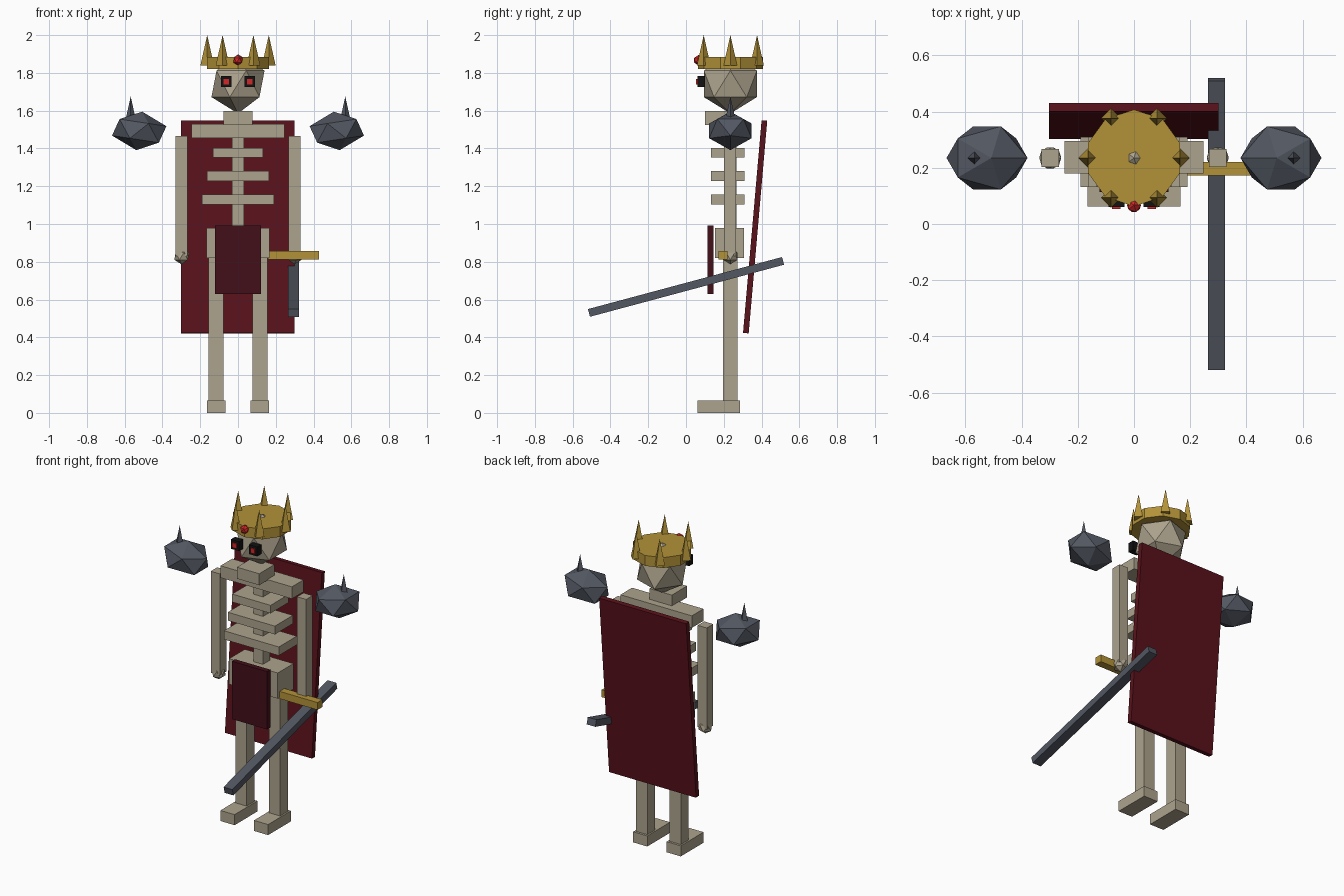
import bpy, bmesh
from math import pi, cos, sin
from mathutils import Matrix, Vector, Euler

if "Cube" in bpy.data.objects:
    bpy.data.objects.remove(bpy.data.objects["Cube"])


def material(name, r, g, b):
    m = bpy.data.materials.new(name)
    m.diffuse_color = (r, g, b, 1)
    m.use_nodes = True
    m.node_tree.nodes["Principled BSDF"].inputs["Base Color"].default_value = m.diffuse_color
    return m


BONE = material("bone", 0.42, 0.37, 0.27)
GOLD = material("gold", 0.45, 0.29, 0.04)
CLOTH = material("cloth", 0.10, 0.006, 0.011)
DARK_CLOTH = material("dark_cloth", 0.055, 0.005, 0.010)
STEEL = material("steel", 0.085, 0.095, 0.12)
RED = material("red", 0.65, 0.02, 0.02)
BLACK = material("black", 0.006, 0.006, 0.006)
CY = 0.235  # depth of the body's centre line


def finish(name, bm, mat, loc, scale=(1, 1, 1), rot=(0, 0, 0), mirror=False):
    """Bake the transform into the mesh; optionally reflect it across x."""
    mtx = Matrix.LocRotScale(Vector(loc), Euler(rot), Vector(scale))
    if mirror:
        mtx = Matrix.Scale(-1, 4, (1, 0, 0)) @ mtx
    bm.transform(mtx)
    bmesh.ops.recalc_face_normals(bm, faces=bm.faces)
    me = bpy.data.meshes.new(name)
    bm.to_mesh(me)
    bm.free()
    me.materials.append(mat)
    ob = bpy.data.objects.new(name, me)
    bpy.context.collection.objects.link(ob)


def box(name, x, y, z, mat, rot=(0, 0, 0), mirror=False):
    """Box from (min, max) ranges, rotated about its centre."""
    bm = bmesh.new()
    bmesh.ops.create_cube(bm, size=1)
    r = (x, y, z)
    finish(name, bm, mat, [(a + b) / 2 for a, b in r], [b - a for a, b in r], rot, mirror)


def ico(name, loc, radii, mat, rot=(0, 0, 0), mirror=False):
    bm = bmesh.new()
    bmesh.ops.create_icosphere(bm, subdivisions=1, radius=1)
    finish(name, bm, mat, loc, radii, rot, mirror)


def cone(name, x, y, z0, z1, r, mat, sides=4, r2=0, mirror=False):
    bm = bmesh.new()
    bmesh.ops.create_cone(bm, cap_ends=True, segments=sides, radius1=r, radius2=r2, depth=z1 - z0)
    finish(name, bm, mat, (x, y, (z0 + z1) / 2), mirror=mirror)


# Paired parts, built on the left and mirrored to the right
for side, m in (("left", False), ("right", True)):
    box(side + "_foot", (-0.165, -0.067), (0.062, 0.287), (0, 0.066), BONE, mirror=m)
    box(side + "_leg", (-0.155, -0.077), (0.195, 0.273), (0.06, 0.85), BONE, mirror=m)
    box(side + "_arm", (-0.33, -0.267), (0.202, 0.266), (0.83, 1.465), BONE, mirror=m)
    ico(side + "_hand", (-0.298, CY, 0.83), (0.044,) * 3, BONE, mirror=m)
    ico(side + "_shoulder_guard", (-0.523, CY, 1.493), (0.155, 0.132, 0.103), STEEL,
        (0, 0.15, 0), m)
    cone(side + "_shoulder_spike", -0.568, CY, 1.53, 1.675, 0.032, STEEL, mirror=m)
    box(side + "_eye_socket", (-0.091, -0.034), (0.06, 0.10), (1.724, 1.783), BLACK, mirror=m)
    box(side + "_eye", (-0.078, -0.048), (0.053, 0.07), (1.738, 1.768), RED, mirror=m)

# Torso
box("pelvis", (-0.168, 0.168), (0.153, 0.308), (0.82, 0.98), BONE)
box("spine", (-0.033, 0.033), (0.20, 0.268), (0.95, 1.47), BONE)
for i, (w, z0, z1) in enumerate(((0.19, 1.103, 1.157), (0.163, 1.228, 1.28), (0.133, 1.352, 1.402))):
    box(f"rib_{i + 1}", (-w, w), (0.132, 0.31), (z0, z1), BONE)
box("collar_bone", (-0.247, 0.247), (0.18, 0.295), (1.455, 1.53), BONE)

# Head
box("jaw", (-0.077, 0.077), (0.10, 0.25), (1.525, 1.597), BONE)
ico("skull", (0, CY, 1.742), (0.157, 0.165, 0.157), BONE)

# Crown
cone("crown_band", 0, CY, 1.82, 1.885, 0.172, GOLD, 10, 0.172)
for i in range(6):
    a = i * pi / 3
    cone(f"crown_spike_{i + 1}", 0.163 * cos(a), CY + 0.163 * sin(a), 1.84, 2.0, 0.036, GOLD)
ico("crown_gem", (0, 0.067, 1.867), (0.028,) * 3, RED)

# Cloth
box("cape", (-0.302, 0.3), (0.351, 0.381), (0.42, 1.55), CLOTH, (-0.087, 0, 0))
box("loincloth", (-0.122, 0.122), (0.113, 0.145), (0.63, 0.992), DARK_CLOTH)

# Sword
box("sword_guard", (0.16, 0.43), (0.172, 0.22), (0.812, 0.858), GOLD)
box("sword_blade", (0.264, 0.324), (-0.532, 0.532), (0.646, 0.688), STEEL, (0.262, 0, 0))
